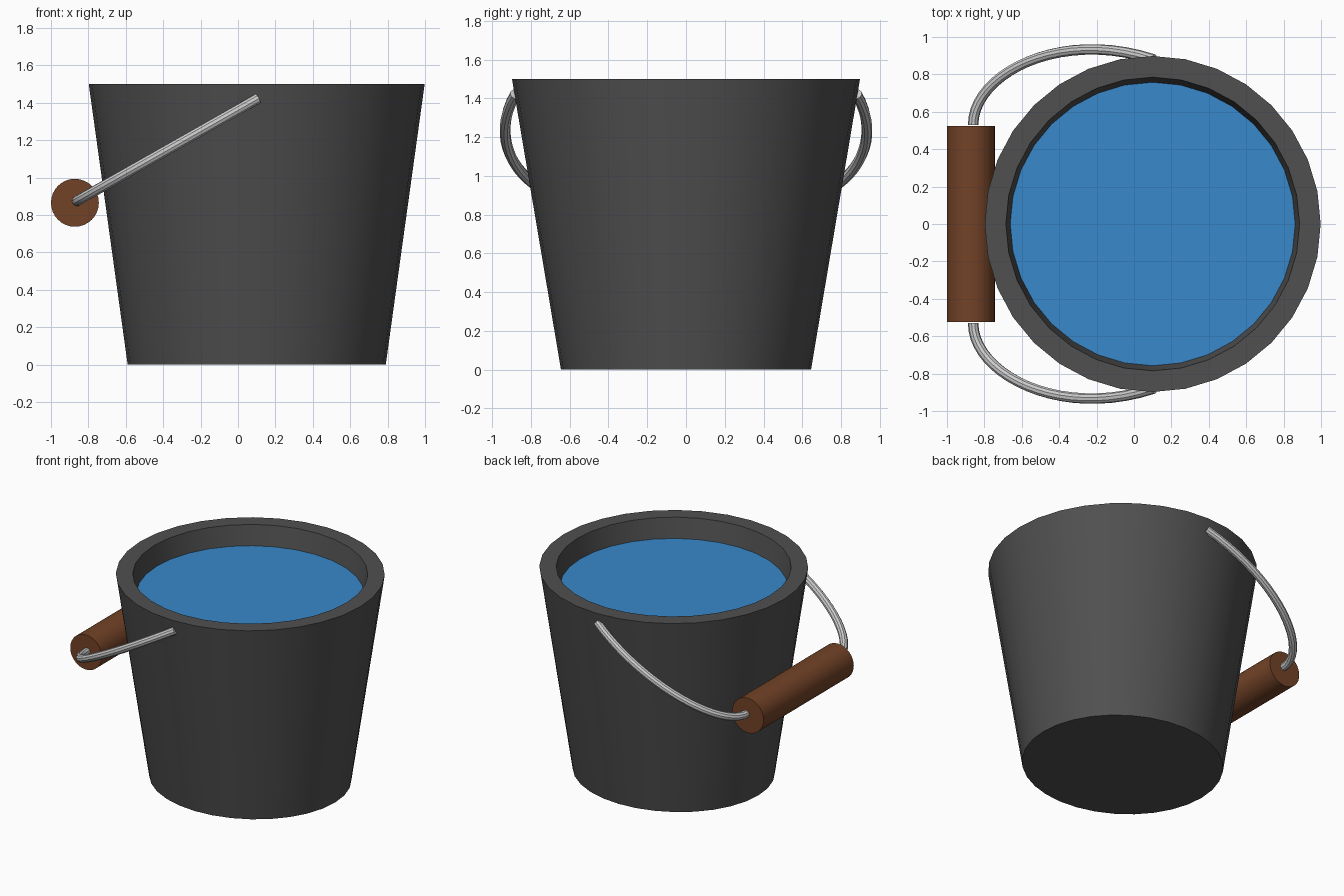
import bpy, bmesh, math
from mathutils import Vector

if "Cube" in bpy.data.objects:
    bpy.data.objects.remove(bpy.data.objects["Cube"])

SIDES = 32
CX = 0.1  # bucket axis


def add_material(obj, rgb):
    m = bpy.data.materials.new(obj.name + "_colour")
    m.diffuse_color = (*rgb, 1)
    m.use_nodes = True
    m.node_tree.nodes["Principled BSDF"].inputs["Base Color"].default_value = m.diffuse_color
    obj.data.materials.append(m)


def smooth(obj):
    bpy.ops.object.select_all(action='DESELECT')
    obj.select_set(True)
    bpy.context.view_layer.objects.active = obj
    bpy.ops.object.shade_smooth_by_angle(angle=math.radians(30))


def loft(name, rings):
    """Skin elliptical rings (rx, ry, z) and cap the first and last."""
    bm = bmesh.new()
    loops = []
    for rx, ry, z in rings:
        loops.append([bm.verts.new((rx * math.cos(a), ry * math.sin(a), z))
                      for a in (2 * math.pi * i / SIDES for i in range(SIDES))])
    for lo, hi in zip(loops, loops[1:]):
        for i in range(SIDES):
            j = (i + 1) % SIDES
            bm.faces.new((lo[i], lo[j], hi[j], hi[i]))
    bm.faces.new(loops[0][::-1])
    if len(loops) > 1:
        bm.faces.new(loops[-1])
        bmesh.ops.recalc_face_normals(bm, faces=bm.faces)
    else:
        bmesh.ops.reverse_faces(bm, faces=bm.faces)
    me = bpy.data.meshes.new(name)
    bm.to_mesh(me)
    bm.free()
    obj = bpy.data.objects.new(name, me)
    bpy.context.collection.objects.link(obj)
    return obj


# Bucket shell: outer wall, flat rim, inner wall, floor
bucket = loft("bucket", [(0.69, 0.645, 0), (0.898, 0.898, 1.5),
                         (0.785, 0.785, 1.5), (0.56, 0.52, 0.1)])
bucket.location.x = CX
add_material(bucket, (0.08, 0.08, 0.08))
smooth(bucket)

# Water surface
water = loft("water", [(0.762, 0.76, 1.355)])
water.location.x = CX
add_material(water, (0.04, 0.25, 0.6))

# Wooden grip
grip = loft("grip", [(0.128, 0.128, -0.525), (0.128, 0.128, 0.525)])
grip.rotation_euler.x = math.pi / 2
grip.location = (-0.872, 0, 0.865)
add_material(grip, (0.17, 0.055, 0.02))
smooth(grip)

# Wire handle: one bent arm on each side
for side, label in ((1, "back"), (-1, "front")):
    cu = bpy.data.curves.new("wire_" + label, 'CURVE')
    cu.dimensions = '3D'
    cu.bevel_depth = 0.028
    cu.bevel_resolution = 3
    cu.use_fill_caps = True
    cu.resolution_u = 20
    sp = cu.splines.new('BEZIER')
    sp.bezier_points.add(1)
    path = [Vector((x, side * y, 0.875 + (x + 0.86) * 0.567))
            for x, y in ((-0.86, 0.53), (-0.86, 0.80), (-0.4, 1.045), (0.105, 0.88))]
    a, b = sp.bezier_points
    for p in (a, b):
        p.handle_left_type = p.handle_right_type = 'FREE'
    a.co, a.handle_left, a.handle_right = path[0], path[0] * 2 - path[1], path[1]
    b.co, b.handle_left, b.handle_right = path[3], path[2], path[3] * 2 - path[2]
    wire = bpy.data.objects.new("wire_" + label, cu)
    bpy.context.collection.objects.link(wire)
    bpy.ops.object.select_all(action='DESELECT')
    wire.select_set(True)
    bpy.context.view_layer.objects.active = wire
    bpy.ops.object.convert(target='MESH')
    smooth(bpy.context.view_layer.objects.active)
